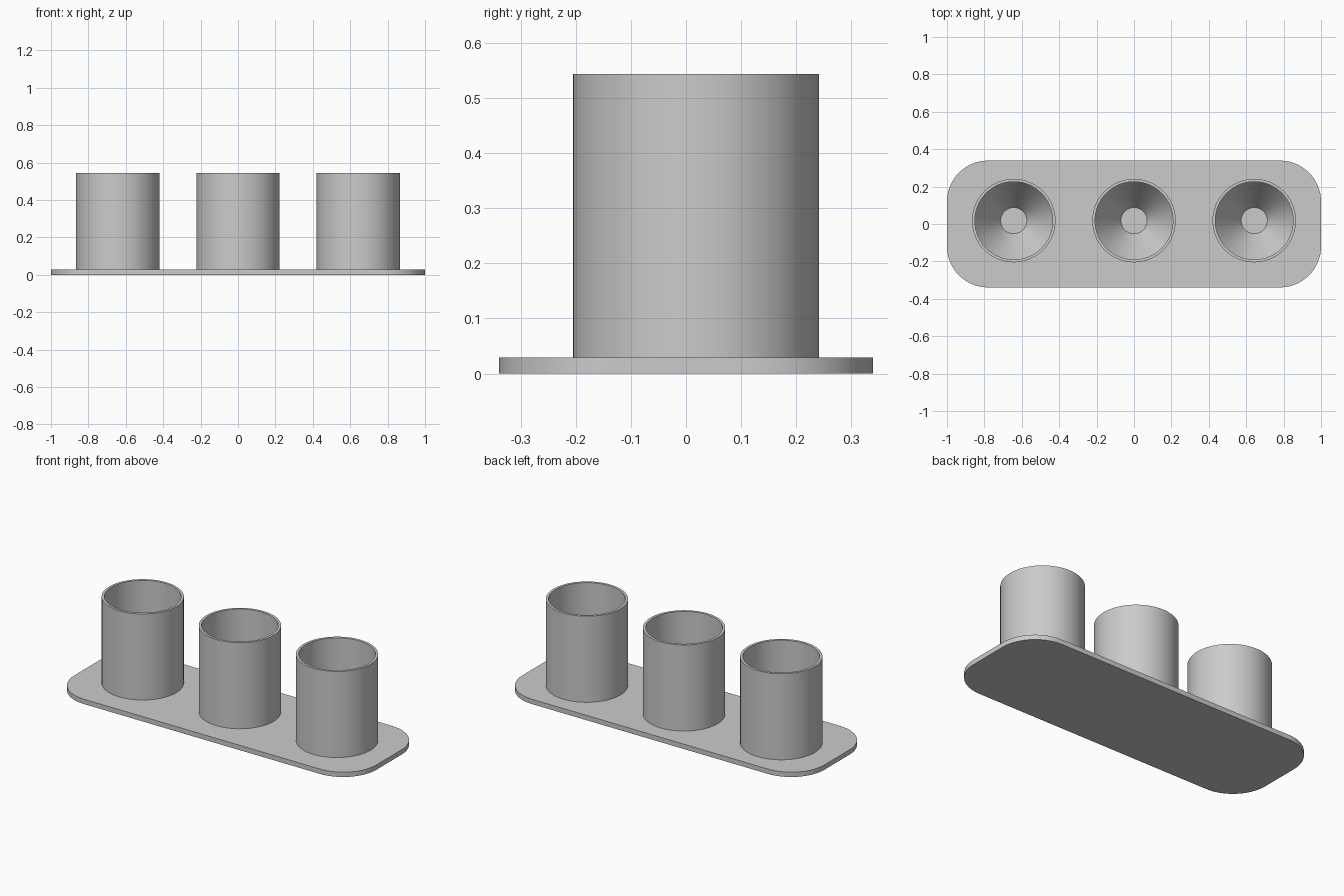
import bpy, bmesh
from math import cos, sin, pi, radians

if "Cube" in bpy.data.objects:
    bpy.data.objects.remove(bpy.data.objects["Cube"])

PLATE_TOP = 0.029
CUP_Y = 0.018
SEGMENTS = 64


def finish(name, bm, location=(0, 0, 0)):
    bmesh.ops.recalc_face_normals(bm, faces=bm.faces[:])
    mesh = bpy.data.meshes.new(name)
    bm.to_mesh(mesh)
    bm.free()
    obj = bpy.data.objects.new(name, mesh)
    obj.location = location
    bpy.context.collection.objects.link(obj)
    bpy.ops.object.select_all(action='DESELECT')
    obj.select_set(True)
    bpy.context.view_layer.objects.active = obj
    bpy.ops.object.shade_smooth_by_angle(angle=radians(30))
    return obj


def rounded_plate(name, half_x, half_y, radius, height, steps=16):
    bm = bmesh.new()
    verts = []
    for quarter, (sx, sy) in enumerate([(1, 1), (-1, 1), (-1, -1), (1, -1)]):
        for i in range(steps + 1):
            a = (quarter + i / steps) * pi / 2
            verts.append(bm.verts.new((sx * (half_x - radius) + radius * cos(a),
                                       sy * (half_y - radius) + radius * sin(a), 0)))
    face = bm.faces.new(verts)
    top = bmesh.ops.extrude_face_region(bm, geom=[face], use_keep_orig=True)["geom"]
    bmesh.ops.translate(bm, vec=(0, 0, height),
                        verts=[v for v in top if isinstance(v, bmesh.types.BMVert)])
    return finish(name, bm)


def lathe(name, profile, location):
    bm = bmesh.new()
    verts = [bm.verts.new((r, 0, z)) for r, z in profile]
    edges = [bm.edges.new((v, verts[i - 1])) for i, v in enumerate(verts)]
    bmesh.ops.spin(bm, geom=verts + edges, cent=(0, 0, 0), axis=(0, 0, 1),
                   angle=2 * pi, steps=SEGMENTS, use_merge=True)
    bmesh.ops.remove_doubles(bm, verts=bm.verts[:], dist=1e-5)
    return finish(name, bm, location)


# Base plate with rounded corners
rounded_plate("base_plate", 1.0, 0.339, 0.22, PLATE_TOP)

# Cup wall: straight bore narrowing through a funnel to a small round floor
sunk = PLATE_TOP - 0.005
cup_profile = [(0.223, sunk), (0.223, 0.544), (0.208, 0.544),
               (0.208, 0.235), (0.07, PLATE_TOP), (0.07, sunk)]
for side, x in (("left", -0.643), ("middle", 0.0), ("right", 0.643)):
    lathe(side + "_cup", cup_profile, (x, CUP_Y, 0))
